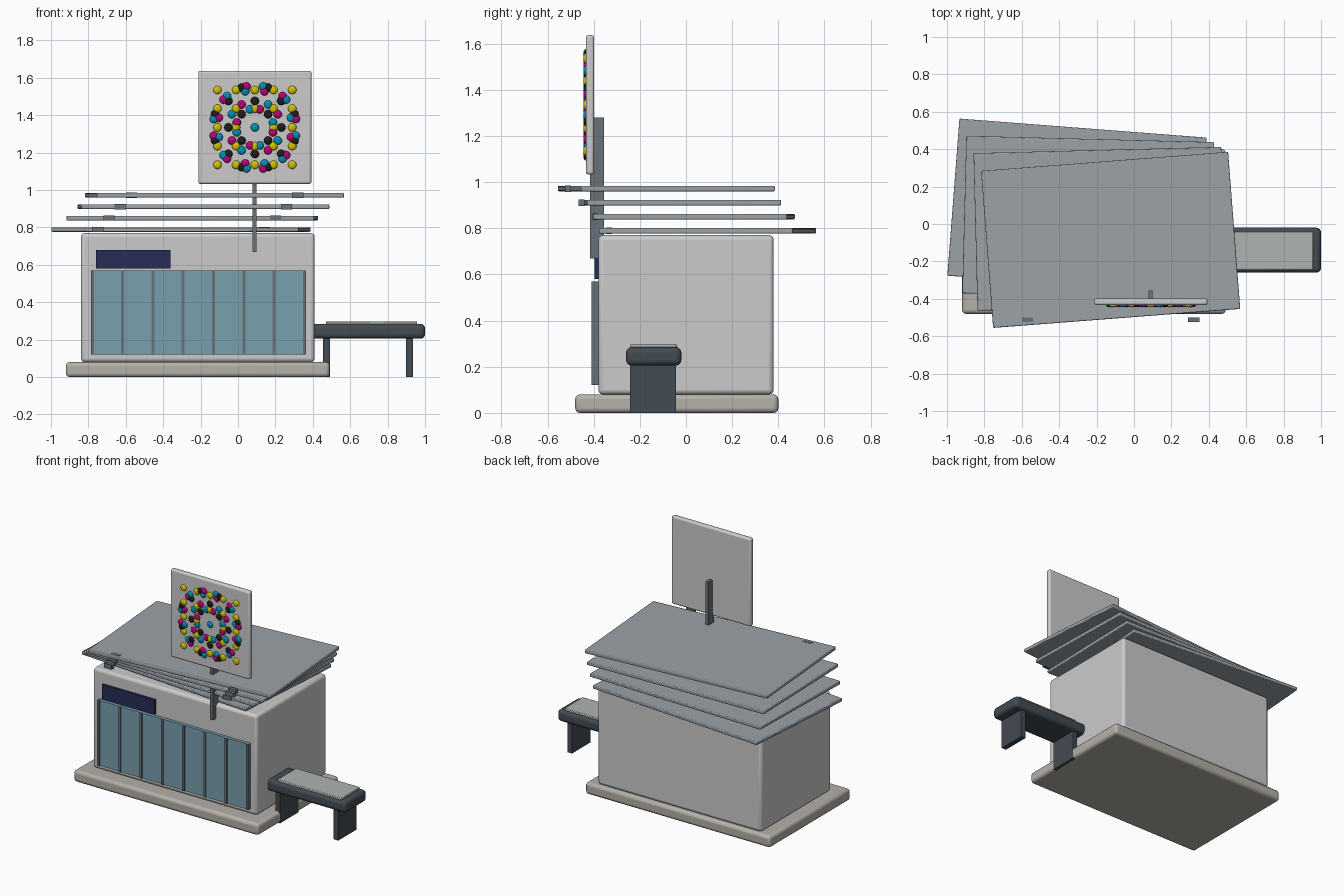
import bpy, math
from mathutils import Matrix

if "Cube" in bpy.data.objects:
    bpy.data.objects.remove(bpy.data.objects["Cube"])


def mat(name, rgb, a=1.0):
    m = bpy.data.materials.new(name)
    m.diffuse_color = (*rgb, a)
    m.use_nodes = True
    m.node_tree.nodes["Principled BSDF"].inputs["Base Color"].default_value = m.diffuse_color
    return m


stone = mat("warm_stone", (0.46, 0.44, 0.40))
slate = mat("slate", (0.33, 0.36, 0.39))
dark = mat("dark_metal", (0.055, 0.07, 0.085))
steel = mat("steel", (0.14, 0.17, 0.19))
glass = mat("glass_blue", (0.19, 0.35, 0.43))
navy = mat("navy", (0.02, 0.025, 0.09))
pale = mat("pale_pad", (0.42, 0.45, 0.44))


def box(name, x, y, z, material=None, bevel=0.0, segments=3, rot=0.0):
    """Box from (min, max) ranges, optionally bevelled and turned about z."""
    bpy.ops.mesh.primitive_cube_add(size=1)
    o = bpy.context.object
    o.name = name
    o.data.transform(Matrix.Diagonal((x[1] - x[0], y[1] - y[0], z[1] - z[0], 1)))
    o.location = (sum(x) / 2, sum(y) / 2, sum(z) / 2)
    o.rotation_euler.z = rot
    if material:
        o.data.materials.append(material)
    if bevel:
        b = o.modifiers.new("bevel", 'BEVEL')
        b.width, b.segments = bevel, segments
        bpy.ops.object.shade_smooth_by_angle(angle=math.radians(40))
    return o


def centred(c, size):
    return (c - size / 2, c + size / 2)


# Plinth and main building
box("plinth", (-0.92, 0.49), (-0.48, 0.40), (0, 0.08), stone, 0.02)
box("building_body", (-0.84, 0.41), (-0.38, 0.38), (0.08, 0.77), None, 0.02)

# Glazed front with eight mullions, and the dark panel over it
box("front_glazing", (-0.785, 0.36), (-0.402, -0.37), (0.12, 0.57), glass)
for i in range(8):
    box(f"mullion_{i + 1}", centred(-0.779 + i * 0.162, 0.016), (-0.41, -0.38), (0.12, 0.57), steel)
box("front_panel", (-0.76, -0.36), (-0.397, -0.37), (0.58, 0.68), navy)

# Four fanned roof sheets, each with two clips at the front
for i in range(4):
    cx, cy, cz = -0.305 + 0.06 * i, 0.093 - 0.0593 * i, 0.789 + 0.061 * i
    box(f"roof_sheet_{i + 1}", centred(cx, 1.325), centred(cy, 0.842), centred(cz, 0.024),
        slate, 0.005, 2, math.radians(-4.4 + 2.933 * i))
    for side, dx in (("left", -0.445), ("right", 0.445)):
        box(f"roof_clip_{i + 1}_{side}", centred(cx + dx, 0.06), centred(cy - 0.427, 0.025),
            centred(cz, 0.028), steel)

# Bench at the right end
box("bench_seat", (0.39, 1.0), (-0.26, -0.02), (0.205, 0.285), dark, 0.025, 4)
box("bench_pad", (0.47, 0.957), (-0.243, -0.04), (0.28, 0.298), pale, 0.004, 2)
for name, x in (("inner", 0.473), ("outer", 0.917)):
    box(f"bench_leg_{name}", centred(x, 0.036), (-0.243, -0.043), (0, 0.22), dark)

# Sign board on its post
SX, SZ, SY = 0.09, 1.335, -0.434
box("sign_post", (0.077, 0.099), (-0.415, -0.355), (0.67, 1.28), steel)
box("sign_board", centred(SX, 0.605), (SY, -0.398), centred(SZ, 0.605), None, 0.012)

# Four turned grids of flattened dots on the sign
bpy.ops.mesh.primitive_uv_sphere_add(segments=16, ring_count=10, radius=0.0225)
master = bpy.context.object
master.data.transform(Matrix.Diagonal((1, 0.5, 1, 1)))
bpy.ops.object.shade_smooth()
grids = (("cyan", 15, (0.0, 0.27, 0.43)), ("magenta", 75, (0.50, 0.0, 0.18)),
         ("yellow", 0, (0.62, 0.52, 0.0)), ("black", 45, (0.012, 0.012, 0.012)))
for name, deg, rgb in grids:
    mesh = master.data.copy()
    mesh.materials.append(mat(name, rgb))
    c, s = math.cos(math.radians(deg)), math.sin(math.radians(deg))
    for i in range(-2, 3):
        for j in range(-2, 3):
            u, v = 0.1 * (i * c - j * s), 0.1 * (i * s + j * c)
            if max(abs(u), abs(v)) > 0.23 or (i == j == 0 and name != "cyan"):
                continue
            dot = bpy.data.objects.new(f"sign_dot_{name}", mesh)
            dot.location = (SX + u, SY, SZ + v)
            bpy.context.collection.objects.link(dot)
bpy.data.objects.remove(master)
